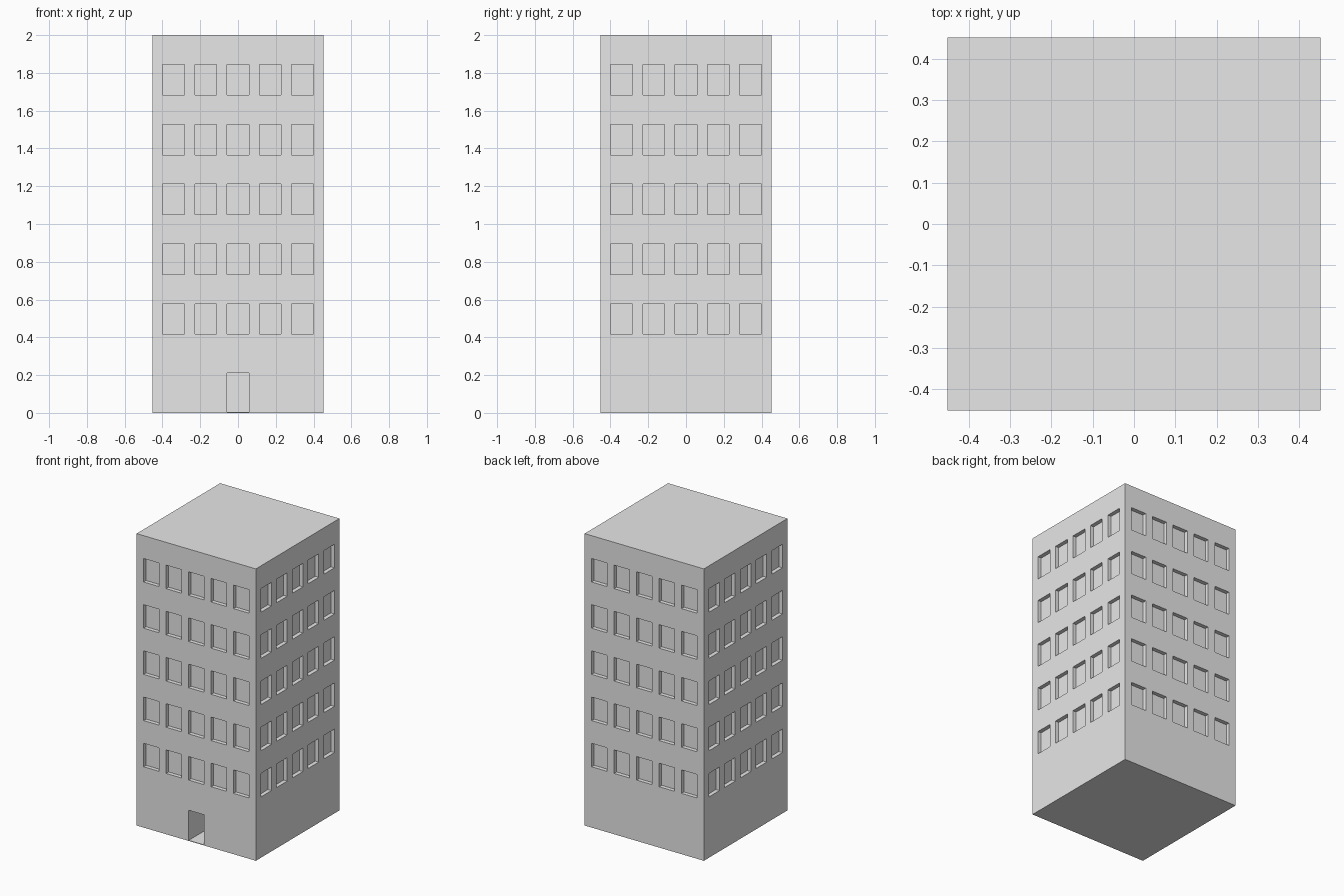
import bpy
import bmesh
from math import pi
from mathutils import Matrix, Vector

old = bpy.data.objects.get("Cube")
if old:
    bpy.data.objects.remove(old, do_unlink=True)

HALF = 0.452            # half the width of the tower
HEIGHT = 2.0
FLOORS, BAYS = 5, 5
WIN_W, WIN_H, WIN_DEPTH = 0.116, 0.161, 0.027
BAY_STEP, FLOOR_STEP, FIRST_FLOOR = 0.1705, 0.3165, 0.497
DOOR_W, DOOR_TOP, DOOR_DEPTH, SILL = 0.114, 0.21, 0.25, 0.004

concrete = bpy.data.materials.new("light grey concrete")
concrete.use_nodes = True
grey = (0.8, 0.8, 0.8, 1.0)
concrete.diffuse_color = grey
concrete.node_tree.nodes["Principled BSDF"].inputs["Base Color"].default_value = grey


def add_box(bm, low, high, turn=0.0):
    """Add a box between two corners, turned about the z axis."""
    low, high = Vector(low), Vector(high)
    matrix = (Matrix.Rotation(turn, 4, 'Z')
              @ Matrix.Translation((low + high) / 2)
              @ Matrix.Diagonal((*(high - low), 1.0)))
    bmesh.ops.create_cube(bm, size=1.0, matrix=matrix)


def make_object(name, bm):
    mesh = bpy.data.meshes.new(name)
    bm.to_mesh(mesh)
    bm.free()
    mesh.materials.append(concrete)
    obj = bpy.data.objects.new(name, mesh)
    bpy.context.collection.objects.link(obj)
    return obj


# Solid tower
bm = bmesh.new()
add_box(bm, (-HALF, -HALF, 0), (HALF, HALF, HEIGHT))
tower = make_object("tower", bm)

# Window recesses on all four sides, doorway on the front
bm = bmesh.new()
for side in range(4):
    for bay in range(BAYS):
        x = (bay - (BAYS - 1) / 2) * BAY_STEP
        for floor in range(FLOORS):
            z = FIRST_FLOOR + floor * FLOOR_STEP
            add_box(bm,
                    (x - WIN_W / 2, -HALF - 0.05, z - WIN_H / 2),
                    (x + WIN_W / 2, -HALF + WIN_DEPTH, z + WIN_H / 2),
                    side * pi / 2)
add_box(bm, (-DOOR_W / 2, -HALF - 0.05, SILL),
        (DOOR_W / 2, -HALF + DOOR_DEPTH, DOOR_TOP))
cutter = make_object("opening_cutter", bm)
cutter.hide_render = True

# Cut the openings and drop the cutter
cut = tower.modifiers.new("openings", 'BOOLEAN')
cut.operation = 'DIFFERENCE'
cut.solver = 'EXACT'
cut.object = cutter
bpy.context.view_layer.objects.active = tower
tower.select_set(True)
bpy.ops.object.modifier_apply(modifier=cut.name)
bpy.data.objects.remove(cutter, do_unlink=True)
